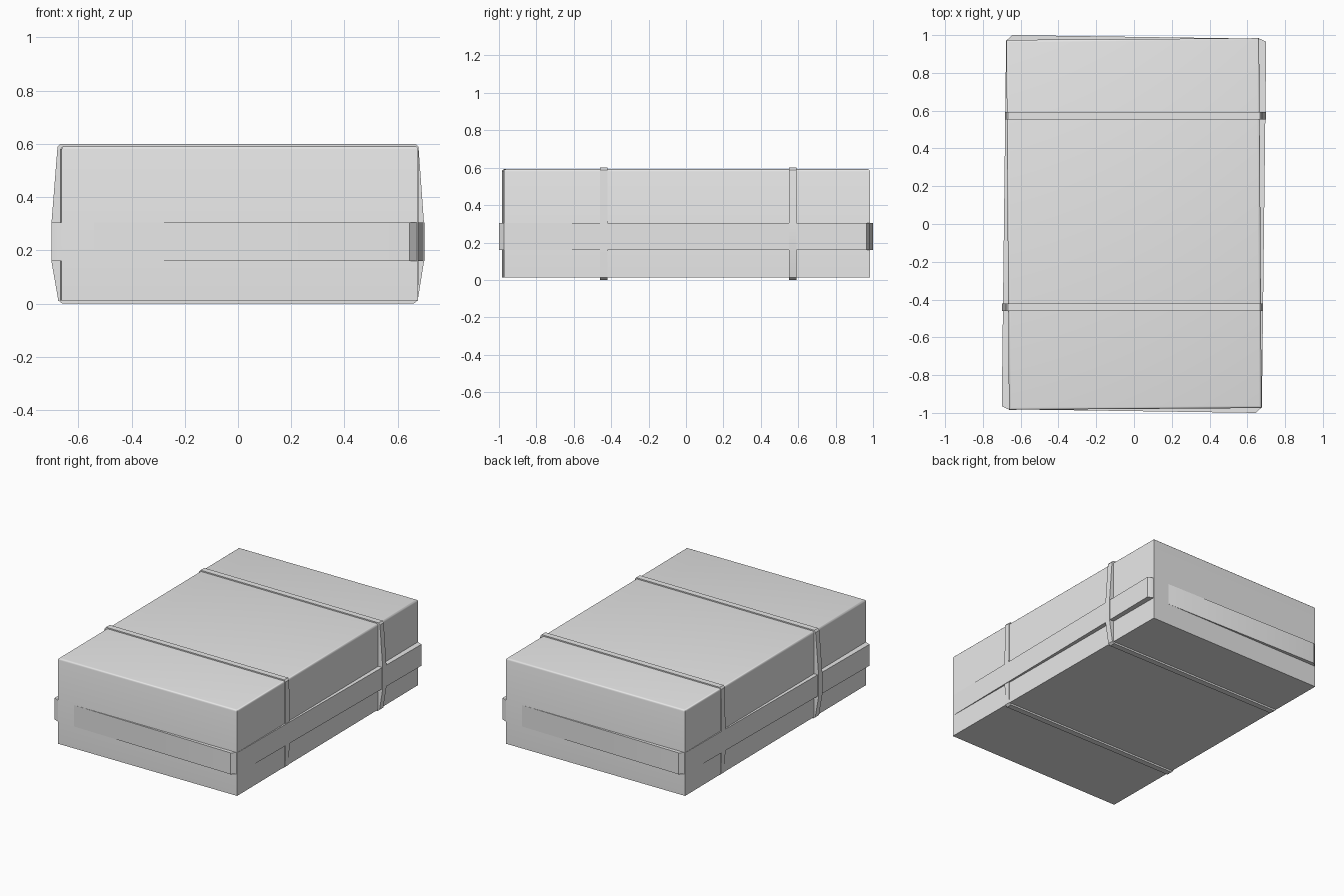
import bpy
import bmesh
import math
from mathutils import Matrix

cube = bpy.data.objects.get("Cube")
if cube:
    bpy.data.objects.remove(cube, do_unlink=True)

grey = bpy.data.materials.new("plain grey")
grey.use_nodes = True
grey.diffuse_color = (0.8, 0.8, 0.8, 1)
grey.node_tree.nodes["Principled BSDF"].inputs["Base Color"].default_value = (0.8, 0.8, 0.8, 1)


def finish(name, bm):
    """Turn a bmesh into a grey object with soft bevels and sharp corners."""
    bmesh.ops.recalc_face_normals(bm, faces=bm.faces)
    mesh = bpy.data.meshes.new(name)
    bm.to_mesh(mesh)
    bm.free()
    mesh.materials.append(grey)
    obj = bpy.data.objects.new(name, mesh)
    bpy.context.collection.objects.link(obj)
    bpy.ops.object.select_all(action='DESELECT')
    obj.select_set(True)
    bpy.context.view_layer.objects.active = obj
    bpy.ops.object.shade_smooth_by_angle(angle=math.radians(35))
    return obj


def prism(name, outline, direction):
    """Extrude a closed outline along a direction."""
    bm = bmesh.new()
    face = bm.faces.new([bm.verts.new(p) for p in outline])
    geom = bmesh.ops.extrude_face_region(bm, geom=[face])["geom"]
    moved = [g for g in geom if isinstance(g, bmesh.types.BMVert)]
    bmesh.ops.translate(bm, verts=moved, vec=direction)
    return finish(name, bm)


# Box body, turned slightly, with rounded top edges
bm = bmesh.new()
size = Matrix.Diagonal((1.338, 1.958, 0.58, 1))
place = Matrix.Translation((0, 0, 0.302)) @ Matrix.Rotation(0.007, 4, 'Z')
bmesh.ops.create_cube(bm, size=1, matrix=place @ size)
top_edges = [e for e in bm.edges if all(v.co.z > 0.5 for v in e.verts)]
bmesh.ops.bevel(bm, geom=top_edges, offset=0.012, segments=3, profile=0.5, affect='EDGES')
finish("box_body", bm)

# Band around the waist, skewed the other way, with cut corners
half = [(-0.70, -0.965), (-0.665, -0.981), (0.645, -1.0), (0.677, -0.97)]
outline = half + [(-x, -y) for x, y in half]
prism("waist_band", [(x, y, 0.16) for x, y in outline], (0, 0, 0.145))

# Two straps that run over the band; each follows its skew
side = [(0.66, 0.0), (0.675, 0.012), (0.69, 0.155), (0.69, 0.31),
        (0.678, 0.588), (0.668, 0.6)]
for name, y, shift in (("front_strap", -0.44, -0.01), ("back_strap", 0.572, 0.008)):
    loop = side + [(-x, z) for x, z in reversed(side)]
    prism(name, [(x + shift * (0.1 < z < 0.5), y - 0.02, z) for x, z in loop], (0, 0.04, 0))
